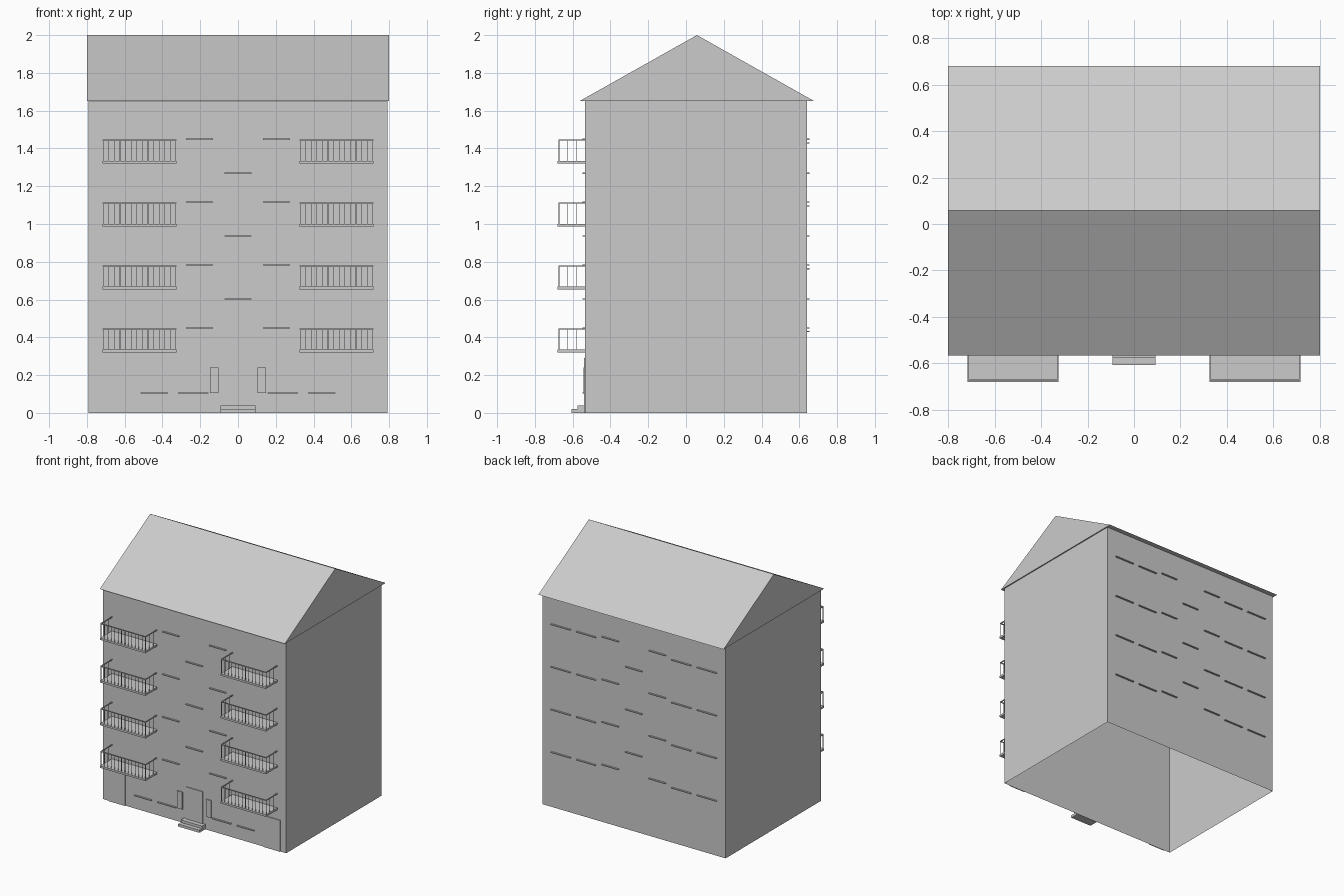
import bpy, bmesh

if "Cube" in bpy.data.objects:
    bpy.data.objects.remove(bpy.data.objects["Cube"])

FRONT, BACK, HALF, EAVE = -0.535, 0.64, 0.791, 1.65
FLOORS = [0.32 + i * 0.333 for i in range(4)]


def add_box(bm, x0, x1, y0, y1, z0, z1):
    vs = [bm.verts.new((x, y, z)) for z in (z0, z1)
          for x, y in ((x0, y0), (x1, y0), (x1, y1), (x0, y1))]
    for f in ((3, 2, 1, 0), (4, 5, 6, 7), (0, 1, 5, 4),
              (1, 2, 6, 5), (2, 3, 7, 6), (3, 0, 4, 7)):
        bm.faces.new([vs[i] for i in f])


def finish(name, bm):
    me = bpy.data.meshes.new(name)
    bm.to_mesh(me)
    bm.free()
    ob = bpy.data.objects.new(name, me)
    bpy.context.collection.objects.link(ob)
    return ob


def boxes(name, items, mirror=False):
    bm = bmesh.new()
    for b in items:
        add_box(bm, *b)
        if mirror:
            add_box(bm, -b[1], -b[0], *b[2:])
    return finish(name, bm)


# Walls: a shell open at the bottom
bm = bmesh.new()
add_box(bm, -HALF, HALF, FRONT, BACK, 0, EAVE)
bm.faces.ensure_lookup_table()
bmesh.ops.delete(bm, geom=[bm.faces[0]], context='FACES_ONLY')
finish("walls", bm)

# Gable roof: extruded triangle
bm = bmesh.new()
tri = bm.faces.new([bm.verts.new((-0.8, y, z)) for y, z in
                    ((-0.565, EAVE), (0.058, 2.0), (0.68, EAVE))])
ext = bmesh.ops.extrude_face_region(bm, geom=[tri], use_keep_orig=True)
bmesh.ops.translate(bm, vec=(1.6, 0, 0),
                    verts=[v for v in ext["geom"] if isinstance(v, bmesh.types.BMVert)])
bmesh.ops.recalc_face_normals(bm, faces=bm.faces)
finish("roof", bm)

# Window sills, front and back
T, D = 0.006, 0.013
fy, by = (FRONT - D, FRONT), (BACK, BACK + D)
front = [(0.132, 0.275, *fy, z + 0.127, z + 0.127 + T) for z in FLOORS]
front += [(a, b, *fy, 0.102, 0.108) for a, b in ((0.157, 0.317), (0.37, 0.516))]
boxes("front_sills", front, True)
back = []
for z in FLOORS:
    back.append((0.132, 0.275, *by, z + 0.127, z + 0.127 + T))
    back += [(a, b, *by, z + 0.107, z + 0.107 + T) for a, b in ((0.328, 0.495), (0.547, 0.715))]
boxes("back_sills", back, True)
boxes("stair_sills", [(-0.072, 0.072, *y, z + 0.28, z + 0.28 + T)
                      for z in FLOORS[:3] for y in (fy, by)])

# Ground floor: entrance, side lights, side doors, steps
boxes("entrance_door", [(-0.07, 0.07, FRONT - 0.006, FRONT, 0.04, 0.29)])
boxes("side_lights", [(0.102, 0.147, FRONT - 0.008, FRONT, 0.105, 0.24)], True)
boxes("side_doors", [(0.6, 0.74, FRONT - 0.006, FRONT, 0, 0.245)], True)
boxes("entrance_steps", [(-0.092, 0.092, -0.607, FRONT, 0, 0.02),
                         (-0.092, 0.092, -0.575, FRONT, 0.02, 0.04)])

# Balconies: slab, handrail, balusters
X0, X1, Y0 = 0.325, 0.717, -0.68
slabs, rails, bars = [], [], []
R, B = 0.007, 0.003
for z in FLOORS:
    top, rail = z + 0.015, z + 0.122
    slabs.append((X0, X1, Y0, FRONT, z, top))
    rails.append((X0, X1, Y0 + 0.004, Y0 + 0.004 + R, rail, rail + 0.006))
    for x in (X0, X1 - R):
        rails.append((x, x + R, Y0 + 0.004 + R, FRONT, rail, rail + 0.006))
        for y in (-0.63, -0.58):
            bars.append((x + 0.002, x + 0.002 + B, y, y + B, top, rail))
    for i in range(14):
        x = X0 + 0.002 + i * (X1 - X0 - 0.007) / 13
        bars.append((x, x + B, Y0 + 0.006, Y0 + 0.006 + B, top, rail))
boxes("balcony_slabs", slabs, True)
boxes("balcony_handrails", rails, True)
boxes("balcony_balusters", bars, True)
